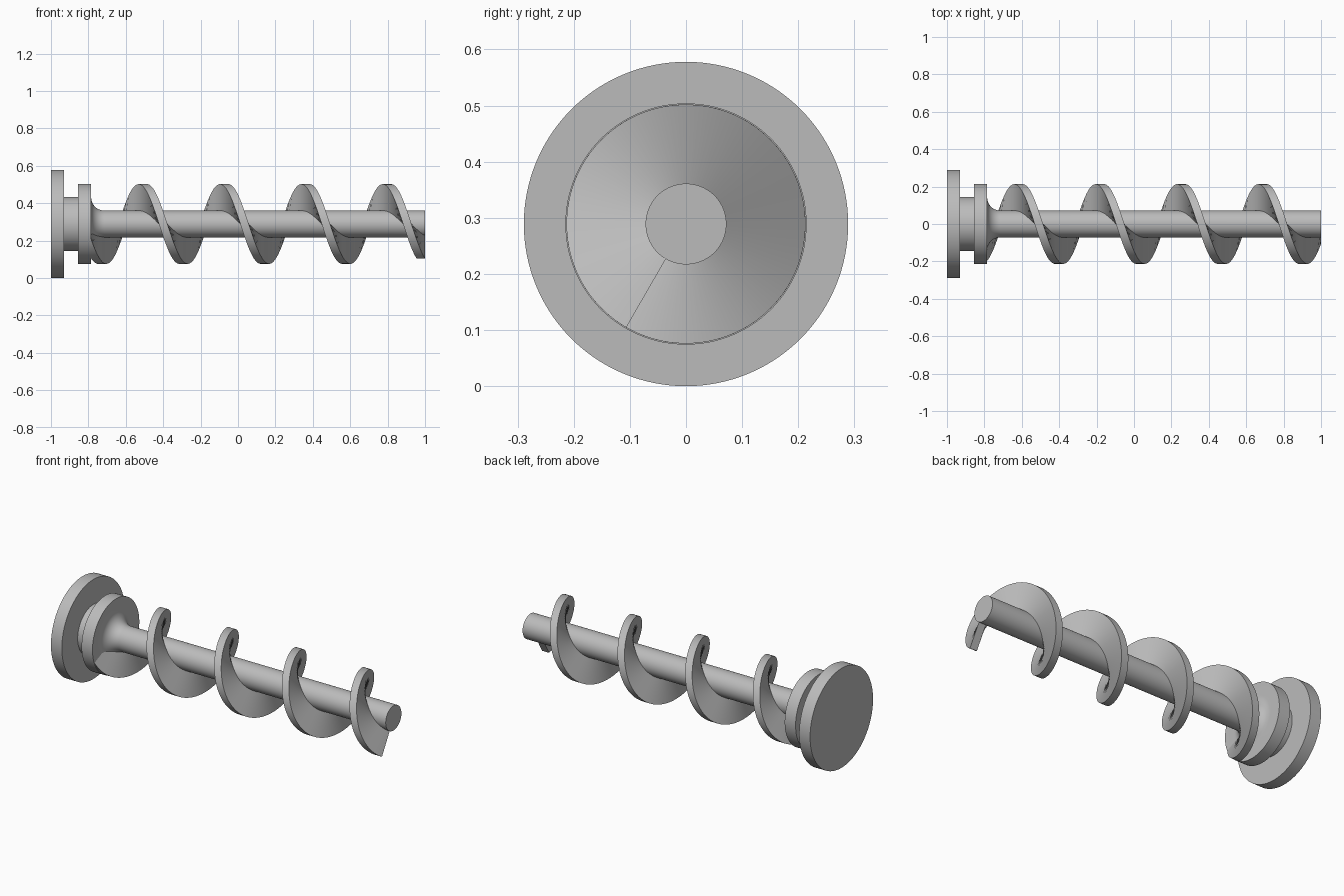
import bpy, bmesh
from math import pi, sin, cos, radians

AXIS_Z = 0.289
SIDES = 128
PITCH = 0.435
SHAFT_R, FLIGHT_R, THICK = 0.072, 0.213, 0.045

if "Cube" in bpy.data.objects:
    bpy.data.objects.remove(bpy.data.objects["Cube"], do_unlink=True)

steel = bpy.data.materials.new("plain grey steel")
steel.use_nodes = True
GREY = (0.5, 0.5, 0.5, 1)
steel.diffuse_color = GREY
steel.node_tree.nodes["Principled BSDF"].inputs["Base Color"].default_value = GREY


def finish(name, bm):
    """Turn a bmesh into a smooth-shaded object with sharp edges kept."""
    bmesh.ops.recalc_face_normals(bm, faces=bm.faces[:])
    mesh = bpy.data.meshes.new(name)
    bm.to_mesh(mesh)
    bm.free()
    mesh.materials.append(steel)
    obj = bpy.data.objects.new(name, mesh)
    obj.location.z = AXIS_Z
    bpy.context.collection.objects.link(obj)
    bpy.ops.object.select_all(action='DESELECT')
    obj.select_set(True)
    bpy.context.view_layer.objects.active = obj
    bpy.ops.object.shade_smooth_by_angle(angle=radians(30))


def skin(bm, rings, closed_path=False):
    """Join consecutive closed rings with quads and cap both ends."""
    n = len(rings[0])
    for a, b in zip(rings, rings[1:]):
        for i in range(n):
            j = (i + 1) % n
            bm.faces.new((a[i], a[j], b[j], b[i]))
    bm.faces.new(rings[0])
    bm.faces.new(rings[-1])


# Turned core: end flange, neck, collar, root fillet and shaft in one profile
FILLET = 0.07
profile = [(-1, 0.289), (-0.93, 0.289), (-0.93, 0.144), (-0.855, 0.144),
           (-0.855, 0.215), (-0.785, 0.215)]
for k in range(13):
    a = k / 12 * pi / 2
    profile.append((-0.785 + FILLET * (1 - cos(a)),
                    SHAFT_R + FILLET * (1 - sin(a))))
profile.append((1, SHAFT_R))

bm = bmesh.new()
skin(bm, [[bm.verts.new((x, r * cos(2 * pi * i / SIDES), r * sin(2 * pi * i / SIDES)))
           for i in range(SIDES)] for x, r in profile])
finish("flanged_shaft", bm)

# Helical flight: rectangular section swept from inside the collar to the tip
STEPS = 400
end_x = 1 - THICK / 2
start_x = -0.82
end_angle = radians(240)
bm = bmesh.new()
rings = []
for k in range(STEPS + 1):
    x = start_x + (end_x - start_x) * k / STEPS
    a = end_angle + 2 * pi * (x - end_x) / PITCH
    section = [(-1, SHAFT_R - 0.01), (-1, FLIGHT_R), (1, FLIGHT_R), (1, SHAFT_R - 0.01)]
    rings.append([bm.verts.new((x + s * THICK / 2, r * cos(a), r * sin(a)))
                  for s, r in section])
skin(bm, rings)
finish("screw_flight", bm)
